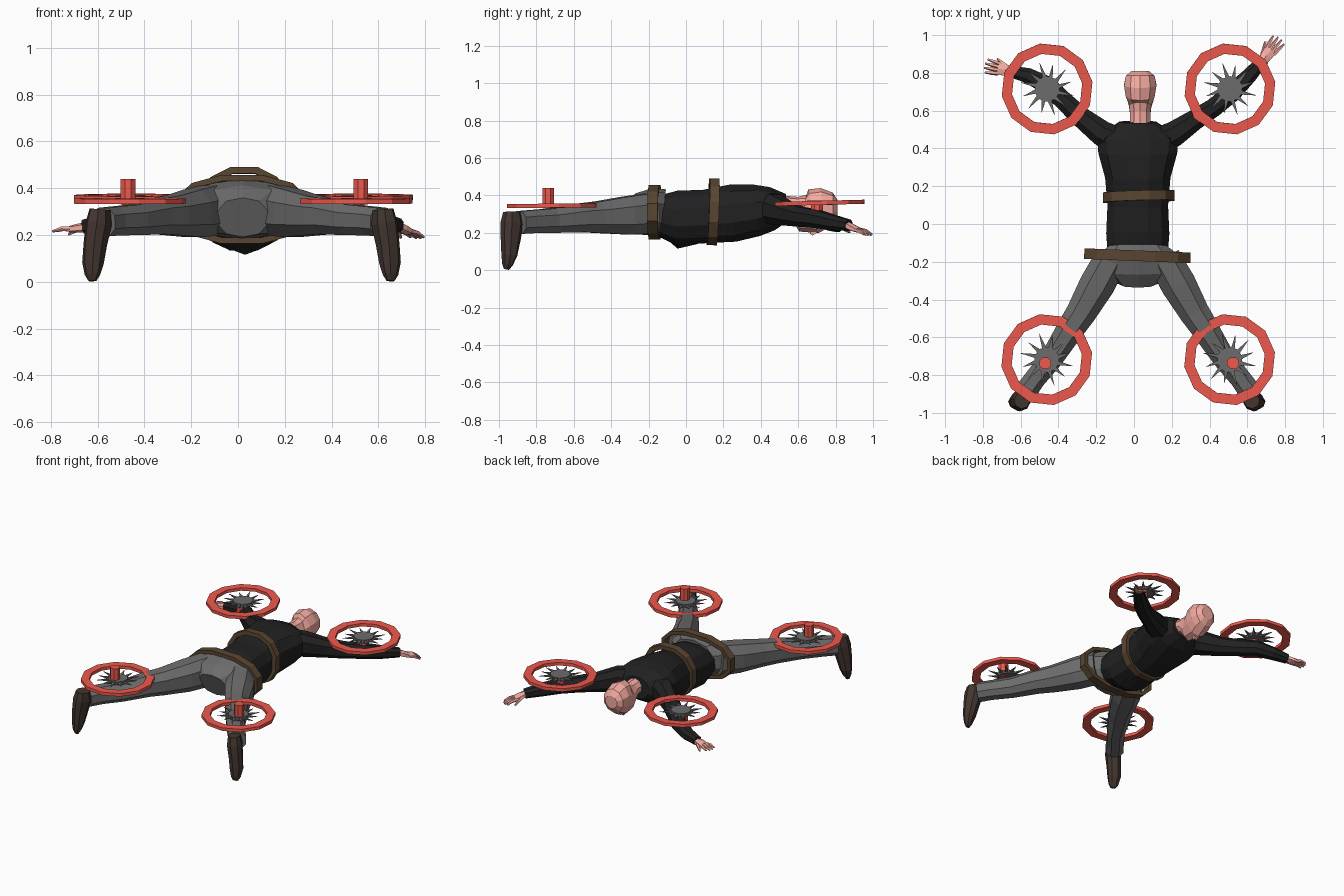
import bpy, bmesh, math
from mathutils import Vector as V

if "Cube" in bpy.data.objects:
    bpy.data.objects.remove(bpy.data.objects["Cube"])

CX = 0.02  # body centre line
UP = V((0, 0, 1))


def material(name, r, g, b):
    m = bpy.data.materials.new(name)
    m.diffuse_color = (r, g, b, 1)
    m.use_nodes = True
    m.node_tree.nodes["Principled BSDF"].inputs["Base Color"].default_value = m.diffuse_color
    return m


SKIN = material("skin", .9, .4, .35)
BLACK = material("black_cloth", .015, .015, .016)
GREY = material("grey_cloth", .15, .15, .15)
RED = material("red_plastic", .85, .1, .075)
BELT = material("belt_brown", .1, .06, .03)
BOOT = material("boot_brown", .055, .036, .029)


def loft(name, rings, mat, closed=False):
    """Skin a list of equal-length point loops; closed joins last to first."""
    bm = bmesh.new()
    loops = [[bm.verts.new(p) for p in r] for r in rings]
    n = len(loops[0])
    pairs = list(zip(loops, loops[1:])) + ([(loops[-1], loops[0])] if closed else [])
    for a, b in pairs:
        for i in range(n):
            bm.faces.new((a[i], a[(i + 1) % n], b[(i + 1) % n], b[i]))
    if not closed:
        bm.faces.new(loops[0])
        bm.faces.new(loops[-1])
    bmesh.ops.recalc_face_normals(bm, faces=bm.faces)
    me = bpy.data.meshes.new(name)
    bm.to_mesh(me)
    bm.free()
    ob = bpy.data.objects.new(name, me)
    me.materials.append(mat)
    bpy.context.collection.objects.link(ob)
    return ob


def oval(t, p):
    """Point on a unit oval; p below 1 makes it boxier."""
    c, d = math.cos(t), math.sin(t)
    return math.copysign(abs(c) ** p, c), math.copysign(abs(d) ** p, d)


def tube(name, secs, mat, n=8, up=UP, p=.85):
    """Low-poly limb: sections are (x, y, z, half width, half height)."""
    pts = [V(s[:3]) for s in secs]
    rings = []
    for i, s in enumerate(secs):
        t = (pts[min(i + 1, len(pts) - 1)] - pts[max(i - 1, 0)]).normalized()
        u = t.cross(up).normalized()
        v = u.cross(t)
        ring = []
        for k in range(n):
            c, d = oval(2 * math.pi * (k + .5) / n, p)
            ring.append(pts[i] + u * c * s[3] + v * d * s[4])
        rings.append(ring)
    return loft(name, rings, mat)


def band(name, c, a, b, w, h, u, v, mat, n=12, phase=.3, p=1):
    """Oval hoop with a rectangular section (outer radii a, b)."""
    c, u, v = V(c), V(u).normalized(), V(v).normalized()
    ax = u.cross(v) * h / 2
    rings = []
    for k in range(n):
        x, y = oval(2 * math.pi * (k + phase) / n, p)
        o = c + u * a * x + v * b * y
        i = c + u * (a - w) * x + v * (b - w) * y
        rings.append([o + ax, o - ax, i - ax, i + ax])
    return loft(name, rings, mat, closed=True)


# Torso and pelvis, lofted along y: (y, z, half width, half height)
torso = [(-.14, .295, .165, .115), (-.05, .28, .172, .15), (.1, .287, .165, .147),
         (.25, .305, .178, .158), (.38, .32, .215, .142), (.46, .328, .222, .12), (.54, .335, .1, .075)]
tube("torso", [(CX, y, z, a, b) for y, z, a, b in torso], BLACK, 12)
tube("shirt_hem", [(CX + .01, -.10, .19, .08, .02), (CX + .01, -.04, .16, .06, .045),
                   (CX, .06, .17, .09, .03)], BLACK, 6)
hips = [(-.12, .305, .16, .128), (-.17, .31, .23, .13), (-.24, .30, .20, .115), (-.305, .275, .11, .09)]
tube("pelvis", [(CX, y, z, a, b) for y, z, a, b in hips], GREY, 10)

# Head facing down, with neck and nose
head = [(.50, .345, .06, .055), (.58, .335, .056, .06), (.625, .305, .062, .1), (.68, .315, .08, .12),
        (.735, .33, .09, .11), (.785, .33, .08, .085), (.81, .33, .048, .045)]
tube("head", [(.033, y, z, a, b) for y, z, a, b in head], SKIN, 10, UP, 1)
tube("nose", [(.033, .69, .22, .022, .03), (.033, .67, .19, .014, .012)], SKIN, 4, V((0, 1, 0)))

# Legs, boots
leg = [(.14, -.185, .305, .095, .115), (.215, -.32, .292, .1, .108), (.30, -.47, .283, .085, .09),
       (.36, -.56, .28, .077, .082), (.455, -.71, .265, .064, .07), (.545, -.82, .26, .06, .066),
       (.595, -.89, .255, .064, .065)]
boot = [(.605, -.93, .31, .042, .048), (.61, -.93, .25, .052, .062), (.625, -.938, .16, .048, .052),
        (.635, -.945, .08, .046, .04), (.637, -.955, .03, .034, .026), (.637, -.96, .004, .018, .012)]
for side, s in (("left", -1), ("right", 1)):
    tube(side + "_leg", [(CX + s * x, y, z, a, b) for x, y, z, a, b in leg], GREY, 8)
    tube(side + "_boot", [(CX - .005 + s * x, y, z, a, b) for x, y, z, a, b in boot], BOOT, 8,
         V((s * .5, -.87, 0)))


# Palms and fingers
def hand(side, wrist, tip):
    w, t = V(wrist), V(tip)
    d = t - w
    u = d.cross(UP).normalized()
    knuckle = w + d * .45
    tube(side + "_palm", [(*(w - d * .15), .024, .02), (*(w + d * .15), .034, .02),
                          (*knuckle, .036, .014)], SKIN, 6)
    for k in range(4):
        o = (k - 1.5) / 1.5
        a = knuckle - d * .06 + u * o * .026
        b = t + u * o * .036 - d * .1 * abs(o)
        tube(f"{side}_finger_{k}", [(*a, .011, .011), (*((a + b) / 2 + UP * .006), .01, .01),
                                    (*b, .005, .005)], SKIN, 5)
    inner = -u if side == "right" else u
    a, b = w + d * .15 + inner * .02, w + d * .55 + inner * .05 - UP * .02
    tube(side + "_thumb", [(*a, .014, .014), (*b, .006, .006)], SKIN, 5)


# Sleeves
tube("left_arm", [(-.07, .43, .33, .08, .09), (-.17, .48, .325, .072, .085), (-.28, .565, .30, .058, .066),
                  (-.37, .65, .285, .053, .056), (-.46, .735, .275, .052, .052), (-.56, .785, .25, .043, .043),
                  (-.66, .81, .235, .032, .032)], BLACK)
tube("right_arm", [(.11, .43, .33, .08, .09), (.21, .475, .325, .072, .085), (.32, .55, .30, .058, .066),
                   (.42, .615, .285, .053, .056), (.52, .695, .275, .052, .052), (.61, .785, .255, .043, .043),
                   (.685, .87, .24, .032, .032)], BLACK)
hand("left", (-.66, .81, .232), (-.795, .84, .215))
hand("right", (.685, .87, .237), (.775, .985, .185))

# Belts round chest and hips
band("chest_belt", (.025, .145, .312), .195, .184, .03, .052, (1, .03, 0), (0, .04, 1), BELT, 12, .5, .9)
band("hip_belt", (.018, -.168, .31), .29, .15, .026, .056, (1, -.04, 0), (0, 0, 1), BELT, 12, .5, .85)


# Rotor units: guard hoop, hub disc, spiky blades, motor
def rotor(name, x, y, z, lo, hi, tilt, mx, my):
    band(name + "_guard", (x, y, z), .243, .243, .055, .022, (1, 0, 0), (0, 1, tilt), RED, 12)
    tube(name + "_hub", [(x, y, z - .012, .068, .068), (x, y, z + .012, .068, .068)], GREY, 10,
         V((0, 1, 0)), 1)
    for k in range(12):
        a = 2 * math.pi * k / 12 + .2
        d, s = V((math.cos(a), math.sin(a), 0)), V((-math.sin(a), math.cos(a), .6))
        c = V((x, y, z))
        base, tip = c + d * .055, c + d * (.13 + .012 * (k % 2)) + s * .012
        tube(f"{name}_blade_{k}", [(*base, .017, .009), (*tip, .001, .001)], GREY, 4, UP, 1)
    tube(name + "_motor", [(mx, my, lo, .034, .034), (mx, my, hi, .034, .034)], RED, 8, V((0, 1, 0)), 1)


rotor("left_arm_rotor", -.46, .715, .36, .26, .355, .025, -.465, .70)
rotor("right_arm_rotor", .508, .715, .36, .26, .355, .025, .51, .70)
rotor("left_leg_rotor", -.462, -.718, .345, .33, .44, .01, -.47, -.737)
rotor("right_leg_rotor", .506, -.718, .345, .33, .44, .01, .525, -.737)
